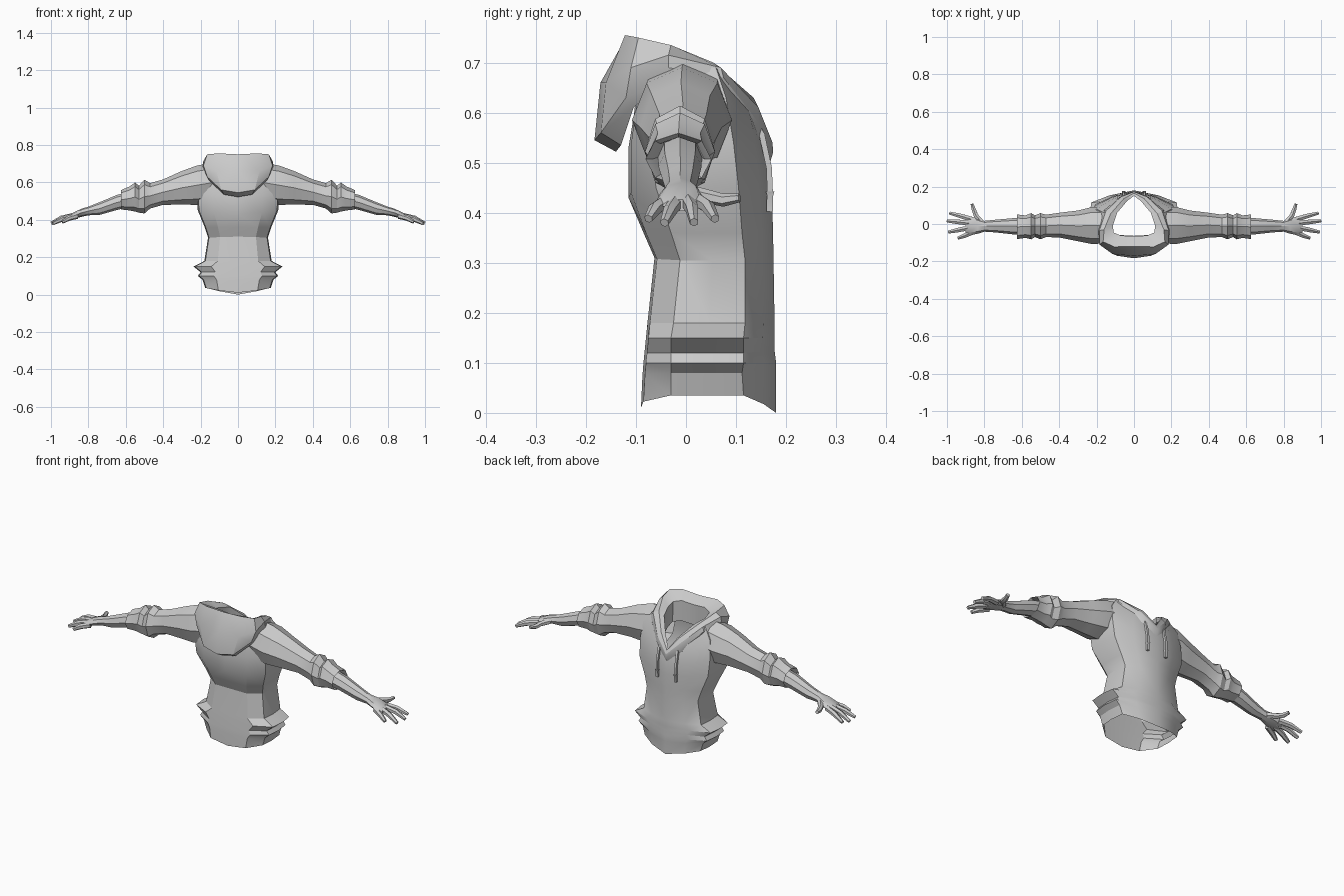
import bpy, math
from mathutils import Vector
import bmesh


def finish(name, rings, closed, caps=(False, False)):
    """Bridge rings of points into a surface and mirror it across x."""
    bm = bmesh.new()
    vs = [[bm.verts.new(p) for p in r] for r in rings]
    n = len(vs[0])
    for a, b in zip(vs, vs[1:]):
        for i in range(n if closed else n - 1):
            j = (i + 1) % n
            bm.faces.new((a[i], a[j], b[j], b[i]))
    if caps[0]:
        bm.faces.new(vs[0][::-1])
    if caps[1]:
        bm.faces.new(vs[-1])
    bmesh.ops.recalc_face_normals(bm, faces=bm.faces[:])
    me = bpy.data.meshes.new(name)
    bm.to_mesh(me)
    bm.free()
    ob = bpy.data.objects.new(name, me)
    bpy.context.collection.objects.link(ob)
    mod = ob.modifiers.new("mirror", 'MIRROR')
    mod.use_clip = True
    bpy.ops.object.select_all(action='DESELECT')
    ob.select_set(True)
    bpy.context.view_layer.objects.active = ob
    bpy.ops.object.shade_smooth_by_angle(angle=math.radians(28))
    return ob


def sleeve_tube(name, rows, sides, caps):
    """Tube along x; rows are x, centre y, centre z, radius y, radius z."""
    rings = []
    for x, cy, cz, ry, rz in rows:
        ang = [2 * math.pi * i / sides for i in range(sides)]
        rings.append([(x, cy + ry * math.cos(a), cz + rz * math.sin(a)) for a in ang])
    return finish(name, rings, True, caps)


def path_tube(name, pts, radii, sides, up=(0, 0, 1)):
    """Tapered tube following a path."""
    pts = [Vector(p) for p in pts]
    rings = []
    for i, (p, r) in enumerate(zip(pts, radii)):
        d = (pts[min(i + 1, len(pts) - 1)] - pts[max(i - 1, 0)]).normalized()
        u = d.cross(Vector(up)).normalized()
        v = u.cross(d)
        ang = [2 * math.pi * (k + .5) / sides for k in range(sides)]
        rings.append([p + r * (u * math.cos(a) + v * math.sin(a)) for a in ang])
    return finish(name, rings, True, (True, True))


# torso shell, open at hem and neck
# z front, z side, z back, half width, y front, y front corner, y back corner, y back
torso = [
    (.00, .035, .01, .175, .18, .115, -.03, -.09),
    (.07, .08, .075, .19, .18, .112, -.03, -.087),
    (.10, .10, .10, .215, .18, .115, -.03, -.085),
    (.125, .12, .12, .20, .177, .115, -.03, -.083),
    (.15, .15, .15, .238, .177, .115, -.03, -.08),
    (.18, .18, .18, .18, .177, .118, -.025, -.077),
    (.30, .305, .31, .16, .175, .118, -.012, -.063),
    (.36, .36, .36, .178, .174, .112, -.03, -.085),
    (.43, .45, .43, .215, .172, .105, -.06, -.115),
    (.47, .54, .53, .22, .170, .095, -.07, -.115),
    (.51, .63, .59, .21, .166, .08, -.07, -.105),
    (.54, .69, .63, .165, .162, .06, -.06, -.10),
]
rings = []
for zf, zs, zb, w, yf, yc, yk, yb in torso:
    rings.append([
        (0, yf, zf),
        (.55 * w, yf + (yc - yf) * .38, (zf + zs) / 2),
        (.96 * w, yc, zs),
        (w, (yc + yk) / 2, zs),
        (.97 * w, yk, zs),
        (.6 * w, yb + .005, (zs + zb) / 2),
        (0, yb, zb)])
finish("torso", rings, False)

# lowered hood: stations from the front V round to the back,
# each with base, belly, shoulder, rim and inner rim
hood = [
    [(0, .168, .50), (0, .174, .52), (0, .173, .54), (0, .165, .56), (0, .15, .555)],
    [(.075, .14, .56), (.075, .145, .58), (.07, .145, .61), (.055, .135, .63), (.035, .125, .62)],
    [(.16, .07, .655), (.16, .075, .67), (.15, .07, .69), (.125, .055, .70), (.09, .06, .685)],
    [(.185, -.03, .67), (.19, -.035, .69), (.185, -.035, .715), (.16, -.03, .735), (.112, -.005, .70)],
    [(.155, -.105, .61), (.165, -.12, .63), (.185, -.11, .69), (.165, -.095, .75), (.11, -.045, .715)],
    [(.075, -.13, .535), (.09, -.17, .56), (.115, -.16, .66), (.105, -.122, .755), (.07, -.062, .725)],
    [(0, -.14, .522), (0, -.183, .545), (0, -.171, .66), (0, -.12, .75), (0, -.065, .72)],
]
for s in hood:
    x, y, z = s[-1]
    s.append((x * 1.02, y, z - .11 if x > .05 or y < 0 else z - .05))
finish("hood", hood, False)

# sleeves with bunched cuffs turned inward at the opening
sleeve_tube("sleeve", [
    (.13, -.005, .60, .095, .105),
    (.22, -.008, .585, .10, .105),
    (.30, -.01, .571, .082, .09),
    (.40, -.006, .548, .066, .068),
    (.47, -.01, .528, .060, .068),
    (.50, -.012, .524, .070, .090),
    (.53, -.012, .510, .058, .072),
    (.55, -.012, .522, .070, .078),
    (.58, -.014, .514, .060, .064),
    (.625, -.015, .507, .066, .052),
    (.605, -.015, .507, .052, .044),
    (.57, -.012, .512, .042, .040)], 8, (False, False))

# forearm running into the palm
sleeve_tube("forearm_and_palm", [
    (.57, -.012, .512, .044, .042),
    (.65, -.012, .492, .043, .040),
    (.74, -.011, .460, .034, .034),
    (.80, -.012, .447, .029, .023),
    (.835, -.010, .438, .042, .022),
    (.88, -.010, .422, .050, .017),
    (.90, -.008, .415, .040, .012)], 8, (True, True))

# fingers and thumb
for name, pts in {
    "index_finger": [(.87, .026, .423), (.93, .044, .412), (.985, .058, .388)],
    "middle_finger": [(.88, .004, .422), (.945, .012, .408), (.998, .016, .381)],
    "ring_finger": [(.88, -.020, .42), (.94, -.032, .404), (.99, -.043, .380)],
    "little_finger": [(.86, -.043, .42), (.905, -.062, .408), (.940, -.075, .388)],
    "thumb": [(.815, .01, .44), (.845, .045, .432), (.856, .075, .425), (.866, .107, .43)],
}.items():
    path_tube(name, pts, [.015, .014, .013, .010][:len(pts) - 1] + [.009], 6)

# drawstrings with tips
path_tube("drawstring",
          [(.052, .128, .60), (.055, .152, .555), (.056, .166, .49), (.055, .168, .44)],
          [.008] * 4, 4, (0, 1, 0))
path_tube("drawstring_tip",
          [(.055, .168, .442), (.055, .168, .435), (.055, .167, .402)],
          [.012, .009, .009], 4, (0, 1, 0))
